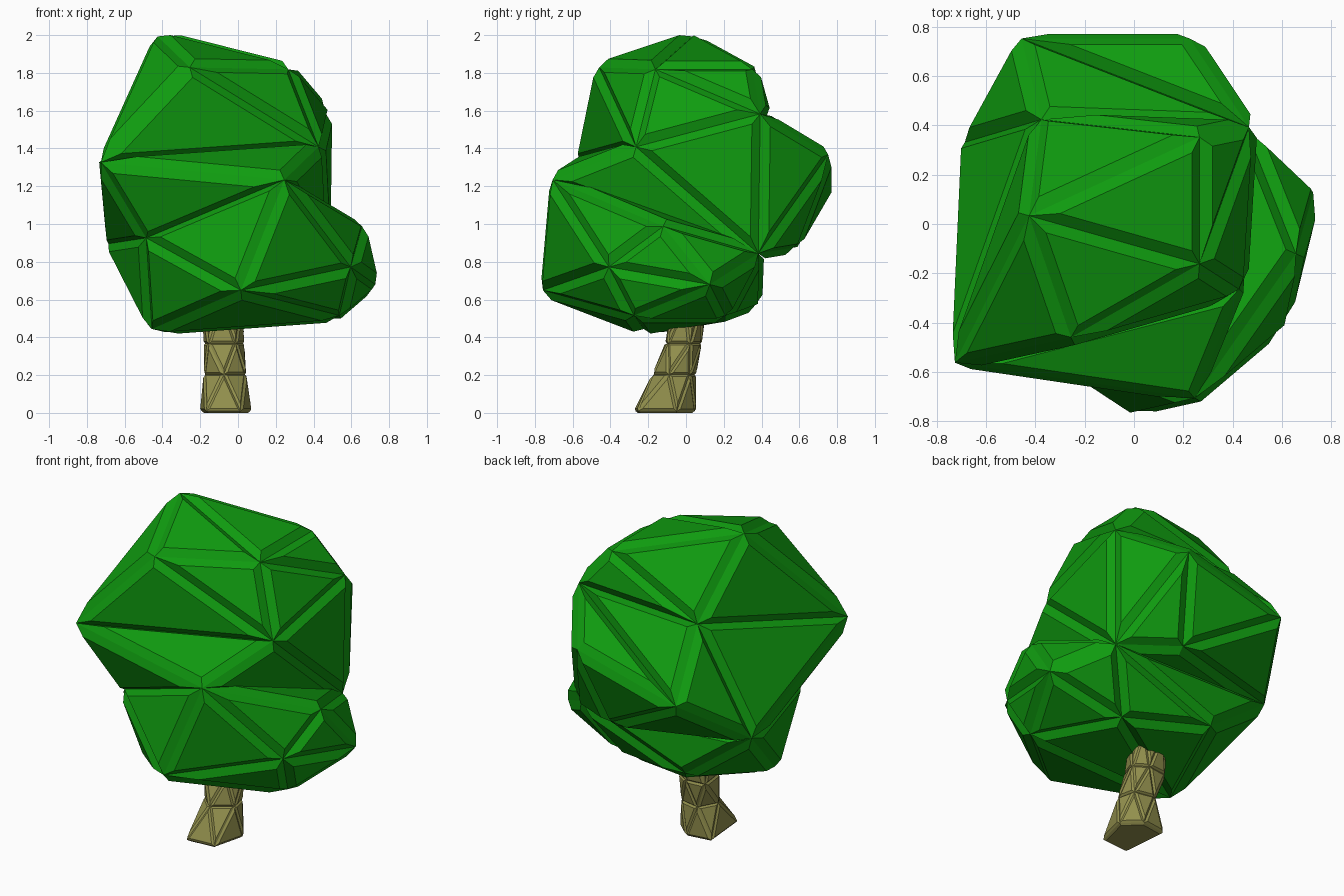
import bpy, bmesh

if "Cube" in bpy.data.objects:
    bpy.data.objects.remove(bpy.data.objects["Cube"])


def fit(points, axis, lo, hi):
    """Stretch points along one axis so that they span lo..hi."""
    a = min(p[axis] for p in points)
    b = max(p[axis] for p in points)
    for p in points:
        p[axis] = lo + (p[axis] - a) * (hi - lo) / (b - a)


def finish(bm, name, color, rim, raise_by, lo, hi):
    """Raise every facet as a plate with grooves between, fit, colour."""
    bmesh.ops.recalc_face_normals(bm, faces=bm.faces[:])
    bmesh.ops.inset_individual(bm, faces=bm.faces[:], thickness=rim,
                               depth=raise_by, use_even_offset=True)
    for i in range(3):
        fit([v.co for v in bm.verts], i, lo[i], hi[i])
    me = bpy.data.meshes.new(name)
    bm.to_mesh(me)
    bm.free()
    me.shade_flat()
    mat = bpy.data.materials.new(name + "_colour")
    mat.diffuse_color = color
    mat.use_nodes = True
    mat.node_tree.nodes["Principled BSDF"].inputs["Base Color"].default_value = mat.diffuse_color
    me.materials.append(mat)
    bpy.context.collection.objects.link(bpy.data.objects.new(name, me))


# Crown: corner points of the foliage
corners = {
    "A": (-0.74, -0.55, 1.31), "B": (0.41, -0.26, 1.39), "C": (0.23, -0.69, 1.22),
    "D": (-0.50, -0.42, 0.92), "E": (0.00, -0.74, 0.65), "F": (0.58, -0.40, 0.77),
    "G": (0.71, 0.12, 0.68), "H": (0.64, -0.12, 0.98), "I": (0.44, 0.37, 0.84),
    "J": (0.45, 0.38, 1.56), "K": (0.21, 0.73, 1.35), "T": (-0.47, 0.73, 1.18),
    "M": (-0.70, 0.32, 0.89), "S": (-0.39, 0.41, 1.54), "V": (0.10, 0.55, 0.87),
    "N": (-0.27, -0.45, 1.80), "P": (-0.44, 0.03, 1.96), "Q": (0.25, -0.16, 1.79),
    "R": (0.25, 0.34, 1.79), "U": (0.25, 0.20, 0.52), "X": (-0.27, 0.36, 0.58),
    "Y": (-0.47, -0.22, 0.45), "Z": (0.52, -0.27, 0.52)}
# Each hub corner is skinned with a fan of facets to the ring around it
fans = {"S": "PRJTMA", "Q": "PNBJR", "A": "NPSMDCB", "C": "ADEFHIB",
        "G": "HFZUI", "E": "CDYZF", "V": "IKTM", "X": "IMYU",
        "J": "BQRSTKI", "D": "AMYEC", "U": "IXYZG"}
facets = {"".join(sorted(hub + ring[i - 1] + ring[i]))
          for hub, ring in fans.items() for i in range(len(ring))}
bm = bmesh.new()
vert = {k: bm.verts.new(c) for k, c in corners.items()}
for f in sorted(facets):
    bm.faces.new([vert[k] for k in f])
finish(bm, "crown", (0.005, 0.33, 0.005, 1), 0.04, 0.035,
       (-0.735, -0.765, 0.42), (0.735, 0.77, 2.0))

# Trunk: five-sided rings, each turned half a side, leaning backwards
base = [(0.1, 0.0), (0.8, 0.05), (1.0, 0.7), (0.6, 1.0), (0.0, 0.93)]
rings = [(0.0, -0.20, 0.07, -0.27, 0.05), (0.20, -0.18, 0.04, -0.17, 0.05),
         (0.37, -0.18, 0.03, -0.10, 0.08), (0.60, -0.19, 0.02, -0.06, 0.11)]
bm = bmesh.new()
loops = []
for k, (z, x0, x1, y0, y1) in enumerate(rings):
    pts = [[u, w, z] for u, w in base]
    if k % 2:
        pts = [[(p[0] + q[0]) / 2, (p[1] + q[1]) / 2, z]
               for p, q in zip(pts, pts[1:] + pts[:1])]
    fit(pts, 0, x0, x1)
    fit(pts, 1, y0, y1)
    loops.append([bm.verts.new(p) for p in pts])
for k in range(3):
    a, b = loops[k], loops[k + 1]
    for i in range(5):
        j = (i + 1) % 5
        if k % 2:
            bm.faces.new((a[i], a[j], b[j]))
            bm.faces.new((a[i], b[j], b[i]))
        else:
            bm.faces.new((a[i], a[j], b[i]))
            bm.faces.new((a[j], b[j], b[i]))
bm.faces.new(loops[0][::-1])
bm.faces.new(loops[-1])
finish(bm, "trunk", (0.29, 0.28, 0.075, 1), 0.012, 0.01,
       (-0.20, -0.27, 0.0), (0.07, 0.11, 0.6))
